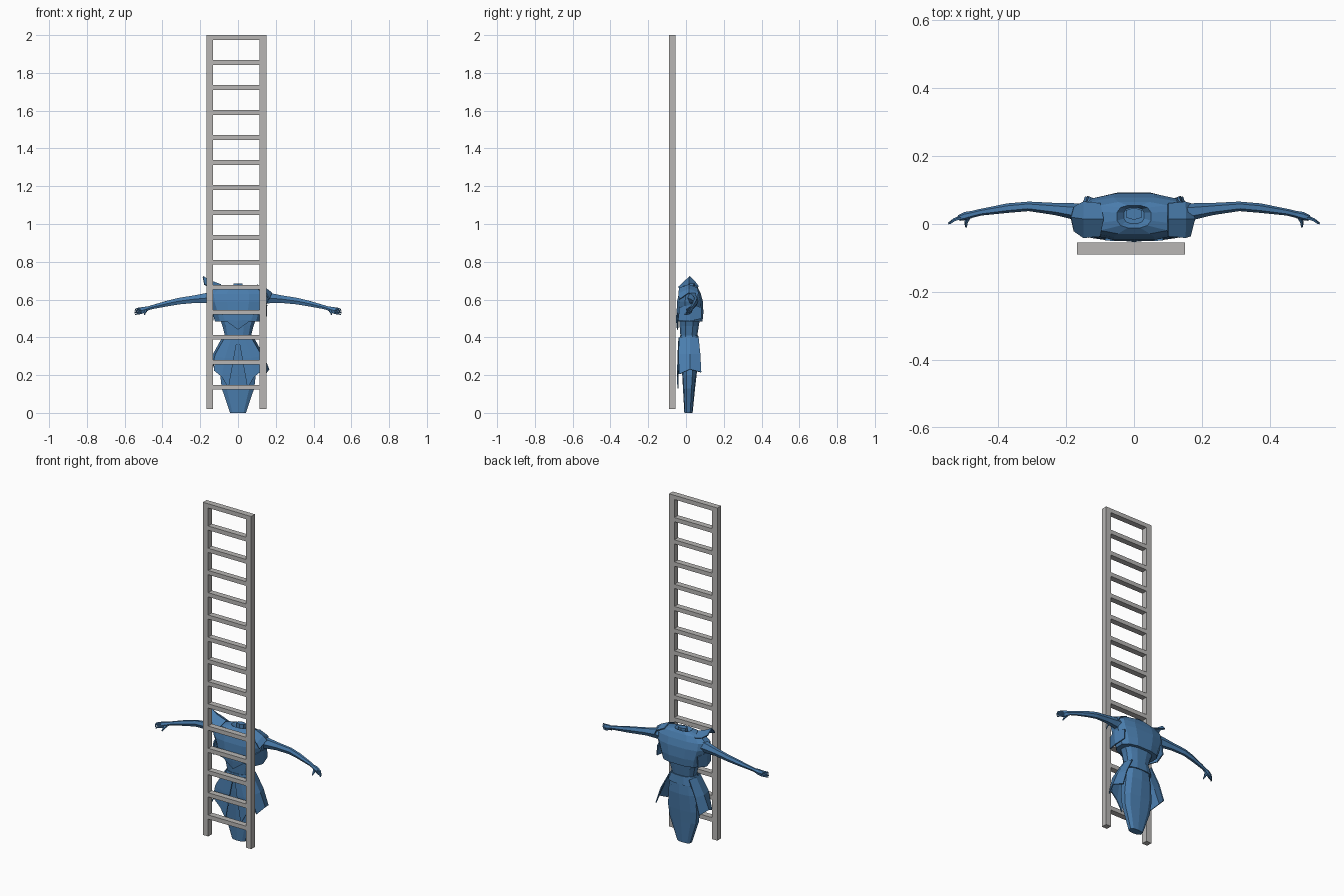
import bpy, bmesh, math
from mathutils import Vector


def material(name, rgb):
    m = bpy.data.materials.new(name)
    m.diffuse_color = (*rgb, 1)
    return m


BLUE = material("steel blue", (0.068, 0.205, 0.42))
GREY = material("ladder grey", (0.48, 0.47, 0.46))


def finish(bm, name, mat, mirror=False, thick=0):
    bmesh.ops.recalc_face_normals(bm, faces=bm.faces)
    me = bpy.data.meshes.new(name)
    bm.to_mesh(me)
    bm.free()
    me.materials.append(mat)
    ob = bpy.data.objects.new(name, me)
    bpy.context.collection.objects.link(ob)
    if thick:
        s = ob.modifiers.new("thickness", 'SOLIDIFY')
        s.thickness, s.offset = thick, 0
    if mirror:
        ob.modifiers.new("mirror", 'MIRROR')
    return ob


def skin(bm, rings):
    """Join rings of points into a closed faceted skin."""
    vs = [[bm.verts.new(p) for p in r] for r in rings]
    n = len(vs[0])
    for a, b in zip(vs, vs[1:]):
        for i in range(n):
            j = (i + 1) % n
            bm.faces.new((a[i], a[j], b[j], b[i]))
    bm.faces.new(vs[0][::-1])
    bm.faces.new(vs[-1])


def body_loft(name, rows, n=12, power=0.75):
    """Upright loft from rows of z, half width, half depth, centre y."""
    def sp(v):
        return math.copysign(abs(v) ** power, v)
    rings = []
    for z, rx, ry, cy in rows:
        angles = [2 * math.pi * (i + 0.5) / n for i in range(n)]
        k = sp(math.cos(math.pi / n))
        rings.append([(rx * sp(math.cos(t)) / k, cy + ry * sp(math.sin(t)), z) for t in angles])
    bm = bmesh.new()
    skin(bm, rings)
    return finish(bm, name, BLUE)


def limb(name, pts, n=6):
    """Mirrored limb from points x, y, z, half depth, half height."""
    P = [Vector(p[:3]) for p in pts]
    rings = []
    for i, p in enumerate(pts):
        d = (P[min(i + 1, len(P) - 1)] - P[max(i - 1, 0)]).normalized()
        side = Vector((0, 0, 1)).cross(d).normalized()
        up = d.cross(side)
        rings.append([P[i] + side * p[3] * math.cos(2 * math.pi * k / n)
                      + up * p[4] * math.sin(2 * math.pi * k / n) for k in range(n)])
    bm = bmesh.new()
    skin(bm, rings)
    return finish(bm, name, BLUE, mirror=True)


def cloth(name, rows, mirror=True):
    """Thin cloth panel from equal-length rows of points."""
    bm = bmesh.new()
    vs = [[bm.verts.new(p) for p in r] for r in rows]
    for a, b in zip(vs, vs[1:]):
        for i in range(len(a) - 1):
            bm.faces.new((a[i], a[i + 1], b[i + 1], b[i]))
    return finish(bm, name, BLUE, mirror, 0.006)


def box(name, lo, hi):
    bm = bmesh.new()
    bmesh.ops.create_cube(bm, size=1)
    for v in bm.verts:
        v.co = Vector([(lo[i] + hi[i]) / 2 + v.co[i] * (hi[i] - lo[i]) for i in range(3)])
    return finish(bm, name, GREY)


# Ladder
for label, x in (("left", -0.168), ("right", 0.115)):
    box("ladder_rail_" + label, (x, -0.09, 0.02), (x + 0.035, -0.055, 2.0))
for i in range(15):
    z = 1.9875 - i * 0.1323
    box("ladder_rung", (-0.134, -0.09, z - 0.0125), (0.116, -0.055, z + 0.0125))

# Torso, shoulder mantle with sunken neck, and neck stump
body_loft("torso", [(0.37, 0.078, 0.046, 0.015), (0.41, 0.07, 0.046, 0.015),
                    (0.46, 0.082, 0.052, 0.017), (0.52, 0.105, 0.058, 0.02)])
body_loft("mantle", [(0.485, 0.122, 0.068, 0.021), (0.53, 0.135, 0.073, 0.021),
                     (0.59, 0.158, 0.070, 0.021), (0.63, 0.160, 0.060, 0.02),
                     (0.66, 0.125, 0.048, 0.018), (0.675, 0.05, 0.034, 0.022),
                     (0.655, 0.03, 0.024, 0.025)])
body_loft("neck", [(0.65, 0.022, 0.018, 0.03), (0.685, 0.024, 0.018, 0.03)], 6)
cloth("chest_point", [[(0, -0.048, 0.53), (0.085, -0.046, 0.53)],
                      [(0, -0.05, 0.49), (0.07, -0.043, 0.492)],
                      [(0, -0.045, 0.44), (0.012, -0.044, 0.45)]])
cloth("mantle_side", [[(0.135, -0.035, 0.56), (0.152, 0.02, 0.57), (0.13, 0.08, 0.56)],
                      [(0.132, -0.04, 0.49), (0.148, 0.02, 0.485), (0.135, 0.082, 0.50)]])

# Raised flap on one shoulder, low flap on the other
cloth("raised_shoulder_flap", [[(-0.10, -0.035, 0.655), (-0.09, 0.015, 0.678), (-0.10, 0.06, 0.655)],
                               [(-0.15, -0.04, 0.665), (-0.15, 0.015, 0.70), (-0.15, 0.065, 0.67)],
                               [(-0.178, -0.02, 0.68), (-0.186, 0.02, 0.722), (-0.178, 0.05, 0.69)]], False)
cloth("low_shoulder_flap", [[(0.10, -0.035, 0.66), (0.10, 0.015, 0.678), (0.10, 0.06, 0.66)],
                            [(0.15, -0.04, 0.63), (0.152, 0.015, 0.655), (0.15, 0.065, 0.635)],
                            [(0.165, -0.035, 0.60), (0.178, 0.015, 0.635), (0.165, 0.06, 0.605)]], False)

# Gown, waistband and skirt panels
body_loft("gown", [(0.40, 0.07, 0.046, 0.018), (0.30, 0.088, 0.046, 0.02),
                   (0.20, 0.094, 0.038, 0.018), (0.13, 0.086, 0.032, 0.016),
                   (0.0, 0.042, 0.022, 0.013)], 10)
body_loft("waistband", [(0.36, 0.09, 0.053, 0.017), (0.41, 0.074, 0.05, 0.016)])
cloth("side_skirt_panel", [[(0.066, -0.035, 0.40), (0.08, 0.02, 0.40), (0.066, 0.066, 0.40)],
                           [(0.118, -0.04, 0.31), (0.13, 0.02, 0.31), (0.112, 0.075, 0.31)],
                           [(0.145, -0.035, 0.205), (0.163, 0.02, 0.23), (0.142, 0.08, 0.215)]])
cloth("front_skirt_panel", [[(0.004, -0.037, 0.39), (0.035, -0.037, 0.40), (0.068, -0.033, 0.40)],
                            [(0.022, -0.042, 0.29), (0.07, -0.043, 0.29), (0.12, -0.037, 0.30)],
                            [(0.05, -0.043, 0.13), (0.085, -0.044, 0.19), (0.128, -0.038, 0.225)]])

# Arms, fingers and thumbs
limb("arm", [(0.11, 0.03, 0.605, 0.032, 0.038), (0.16, 0.035, 0.608, 0.026, 0.032),
             (0.23, 0.044, 0.602, 0.018, 0.023), (0.31, 0.052, 0.592, 0.014, 0.020),
             (0.37, 0.047, 0.580, 0.014, 0.017), (0.45, 0.035, 0.561, 0.010, 0.012),
             (0.475, 0.029, 0.554, 0.010, 0.011), (0.495, 0.024, 0.547, 0.012, 0.017),
             (0.515, 0.018, 0.541, 0.009, 0.019)])
for i in range(4):
    z = 0.526 + i * 0.009
    limb("finger", [(0.51, 0.019, z + 0.002, 0.006, 0.005),
                    (0.53, 0.012, z - 0.001, 0.005, 0.0045),
                    (0.548 - abs(i - 1.5) * 0.003, 0.001, z - 0.005, 0.003, 0.003)], 5)
limb("thumb", [(0.488, 0.02, 0.540, 0.008, 0.008), (0.494, 0.006, 0.530, 0.006, 0.006),
               (0.495, -0.009, 0.520, 0.003, 0.003)], 5)
